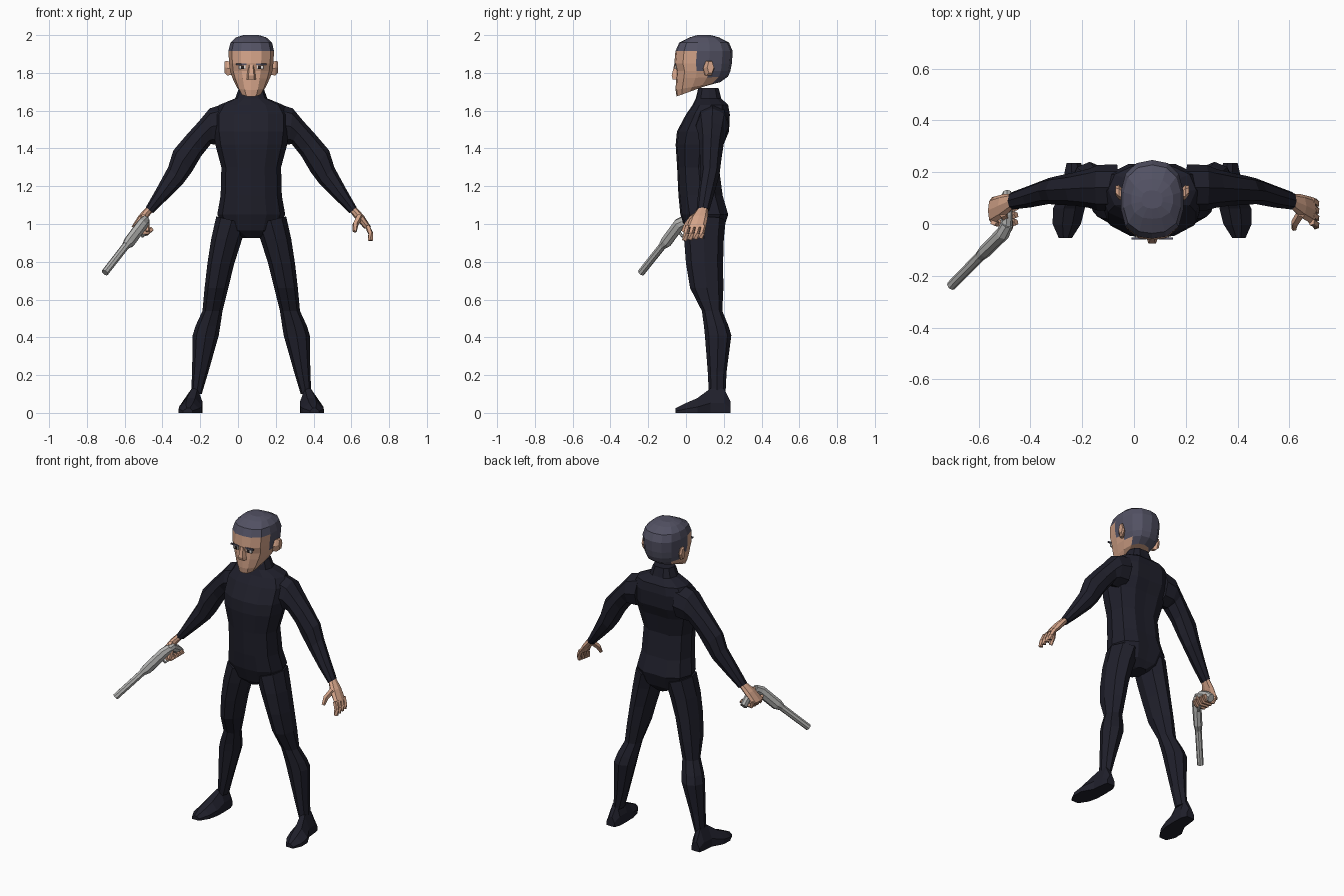
import bpy, bmesh, math
from mathutils import Vector as V

CX = 0.07  # body centre line


def material(name, r, g, b):
    m = bpy.data.materials.new(name)
    m.diffuse_color = (r, g, b, 1)
    return m


SUIT = material("dark_suit", 0.014, 0.014, 0.024)
HAIR = material("grey_hair", 0.085, 0.083, 0.125)
SKIN = material("skin", 0.66, 0.37, 0.25)
METAL = material("gun_metal", 0.45, 0.45, 0.44)
WHITE = material("eye_white", 0.75, 0.72, 0.70)
DARK = material("pupil", 0.02, 0.015, 0.015)


def loft(name, rings, mats, rule=None, flip=False):
    """Bridge closed rings, cap both ends; flip mirrors about the body centre."""
    bm = bmesh.new()
    loops = [[bm.verts.new((2 * CX - p[0], p[1], p[2]) if flip else p) for p in r]
             for r in rings]
    n = len(loops[0])
    for a, b in zip(loops, loops[1:]):
        for i in range(n):
            j = (i + 1) % n
            bm.faces.new((a[i], a[j], b[j], b[i]))
    bm.faces.new(loops[0])
    bm.faces.new(loops[-1])
    bmesh.ops.recalc_face_normals(bm, faces=bm.faces)
    if rule:
        for f in bm.faces:
            f.material_index = rule(f.calc_center_median())
    me = bpy.data.meshes.new(name)
    bm.to_mesh(me)
    bm.free()
    for m in mats:
        me.materials.append(m)
    ob = bpy.data.objects.new(name, me)
    bpy.context.collection.objects.link(ob)
    return ob


def oval(c, a, b, n=8):
    """Ring around c with half axes a and b."""
    c, a, b = V(c), V(a), V(b)
    return [c + a * math.cos(t) + b * math.sin(t)
            for t in (2 * math.pi * i / n for i in range(n))]


def span(outer, inner, y, r, n=8):
    """Limb ring from outer and inner (offset, z) outline points."""
    o, i = V((CX + outer[0], y, outer[1])), V((CX + inner[0], y, inner[1]))
    return oval((o + i) / 2, (o - i) / 2, (0, r, 0), n)


def tube(name, pts, mat, n=6, flip=False):
    """Tube through (x, y, z, side radius, up radius) points."""
    rings = []
    for k, p in enumerate(pts):
        d = V(pts[min(k + 1, len(pts) - 1)][:3]) - V(pts[max(k - 1, 0)][:3])
        side = d.cross(V((0, 0, 1))).normalized()
        up = side.cross(d).normalized()
        rings.append(oval(p[:3], side * p[3], up * p[4], n))
    return loft(name, rings, [mat], flip=flip)


def section(half, zf, zb, hw, yf, yb):
    """Symmetric horizontal section from a half profile of (x, y) fractions."""
    full = half + [(-x, y) for x, y in half[-2:0:-1]]
    yc, yr = (yf + yb) / 2, (yb - yf) / 2
    return [V((CX + x * hw, yc + y * yr, zf + (zb - zf) * (y + 1) / 2)) for x, y in full]


def box(name, x, y, z, w, h, mat, t=0.008):
    rings = [[(x + s * w / 2, yy, z + u * h / 2) for s, u in ((-1, -1), (1, -1), (1, 1), (-1, 1))]
             for yy in (y - t / 2, y + t / 2)]
    return loft(name, rings, [mat])


# Torso with pelvis and collar
BODY = [(0, -1), (.45, -.93), (.85, -.62), (1, 0), (.85, .62), (.45, .95), (0, .93)]
torso = [(.925, .04, .04, .17), (.965, .14, 0, .20), (1.05, .18, -.03, .23),
         (1.15, .162, -.04, .20), (1.3, .158, -.047, .18), (1.42, .19, -.055, .205),
         (1.49, .2, -.048, .235), (1.58, .2, 0, .238), (1.63, .17, .035, .228),
         (1.665, .085, .052, .19), (1.72, .065, .065, .175)]
loft("torso", [section(BODY, z, z, *r) for z, *r in torso], [SUIT])

# Head: hair colour above the hairline, at the back and on the sideburns
HEAD = [(0, -1), (.45, -.95), (.85, -.7), (1, -.25), (1, .2), (.85, .65), (.5, .92), (0, 1)]
head = [(1.675, 1.74, .058, -.05, .13), (1.71, 1.75, .077, -.055, .18),
        (1.77, 1.78, .1, -.053, .222), (1.81, 1.81, .112, -.05, .235),
        (1.85, 1.85, .117, -.062, .243), (1.915, 1.915, .121, -.056, .247),
        (1.96, 1.96, .11, -.036, .228), (1.988, 1.988, .08, .02, .175),
        (2.0, 2.0, .04, .06, .13)]


def hair_rule(c):
    return int(c.z > 1.91 or (c.y > .14 and c.z > 1.755) or (c.y > .05 and c.z > 1.815))


loft("head", [section(HEAD, *r) for r in head], [SKIN, HAIR], hair_rule)

# Nose
loft("nose", [[(CX - w, -.045, z), (CX - w * .6, y, z), (CX + w * .6, y, z), (CX + w, -.045, z)]
              for z, w, y in ((1.845, .014, -.062), (1.785, .024, -.076), (1.765, .026, -.07))],
     [SKIN])

for s, side in ((1, "left"), (-1, "right")):
    flip = s < 0

    # Eyes, brows and ears
    box(side + "_eye", CX + s * .048, -.053, 1.829, .036, .018, WHITE)
    box(side + "_pupil", CX + s * .045, -.056, 1.829, .016, .018, DARK)
    box(side + "_brow", CX + s * .052, -.056, 1.846, .056, .009, HAIR)
    loft(side + "_ear", [oval((CX + x, y, z), (0, r, 0), (0, 0, h), 6) for x, y, z, r, h in
                         ((.1, .105, 1.82, .018, .035), (.128, .122, 1.825, .028, .045),
                          (.142, .13, 1.83, .018, .034))], [SKIN], flip=flip)

    # Arm
    arm = [((.13, 1.64), (.14, 1.42), .14, .09), ((.22, 1.612), (.2, 1.42), .14, .088),
           ((.28, 1.54), (.213, 1.425), .138, .075), ((.335, 1.48), (.265, 1.36), .135, .064),
           ((.412, 1.39), (.315, 1.275), .13, .056), ((.44, 1.3), (.36, 1.215), .127, .05),
           ((.5, 1.19), (.44, 1.135), .107, .043), ((.558, 1.088), (.52, 1.058), .09, .034)]
    loft(side + "_arm", [span(*r) for r in arm], [SUIT], flip=flip)

    # Hand: palm, four fingers, thumb
    palm = [((.55, 1.095), (.52, 1.068), .09, .028), ((.596, 1.045), (.553, 1.025), .07, .045),
            ((.634, .985), (.6, .975), .052, .052)]
    loft(side + "_palm", [span(*r) for r in palm], [SKIN], flip=flip)
    for k in range(4):
        y = .008 + k * .028
        if flip:  # curled around the grip
            path = [(.612, y, .995), (.598, y - .006, .955), (.55, y - .01, .955), (.525, y, .975)]
        else:
            path = [(.615, y, .99), (.632, y - .008, .95), (.632, y - .016, .912 + k * .004)]
        tube(f"{side}_finger_{k + 1}", [(CX + x, yy, z, .014, .014) for x, yy, z in path],
             SKIN, 5, flip)
    tube(side + "_thumb", [(CX + .575, .04, 1.04, .018, .018), (CX + .552, .005, 1.0, .016, .016),
                           (CX + .548, -.018, .96, .011, .011)], SKIN, 5, flip)

    # Leg
    leg = [((.185, 1.04), (.02, 1.0), .10, .11), ((.212, .92), (.05, .915), .095, .105),
           ((.232, .79), (.09, .79), .098, .098), ((.247, .66), (.122, .66), .11, .088),
           ((.258, .54), (.152, .54), .138, .054), ((.295, .46), (.164, .46), .16, .065),
           ((.31, .41), (.172, .41), .17, .07), ((.313, .22), (.226, .22), .165, .05),
           ((.318, .1), (.262, .1), .165, .044)]
    loft(side + "_leg", [span(*r) for r in leg], [SUIT], flip=flip)

    # Shoe, heel to toe
    shoe = [(.236, .275, .33, .06), (.2, .26, .338, .13), (.13, .258, .345, .13),
            (.06, .26, .383, .078), (0, .275, .384, .052), (-.055, .31, .36, .025)]
    loft(side + "_shoe", [[(CX + x0, y, 0), (CX + x0, y, h * .45),
                           (CX + x0 * .7 + x1 * .3, y, h), (CX + x0 * .35 + x1 * .65, y, h),
                           (CX + x1, y, h * .4), (CX + x1, y, 0)]
                          for y, x0, x1, h in shoe], [SUIT], flip=flip)

# Pistol: barrel, body, grip and trigger guard
tube("gun_barrel", [(-.705, -.238, .742, .019, .02), (-.57, -.1, .915, .02, .021)], METAL, 8)
tube("gun_body", [(-.595, -.125, .885, .02, .022), (-.575, -.105, .905, .026, .034),
                  (-.505, -.035, 1.0, .027, .034), (-.49, .0, 1.02, .024, .028)], METAL, 8)
tube("gun_grip", [(-.495, -.02, 1.01, .024, .026), (-.49, .03, 1.015, .022, .026),
                  (-.49, .075, .99, .021, .026), (-.49, .115, .955, .02, .026)], METAL, 8)
tube("trigger_guard", [(-.525, -.04, .965, .008, .008), (-.505, -.02, .935, .008, .008),
                       (-.49, .02, .95, .008, .008), (-.49, .04, .99, .008, .008)], METAL, 6)
